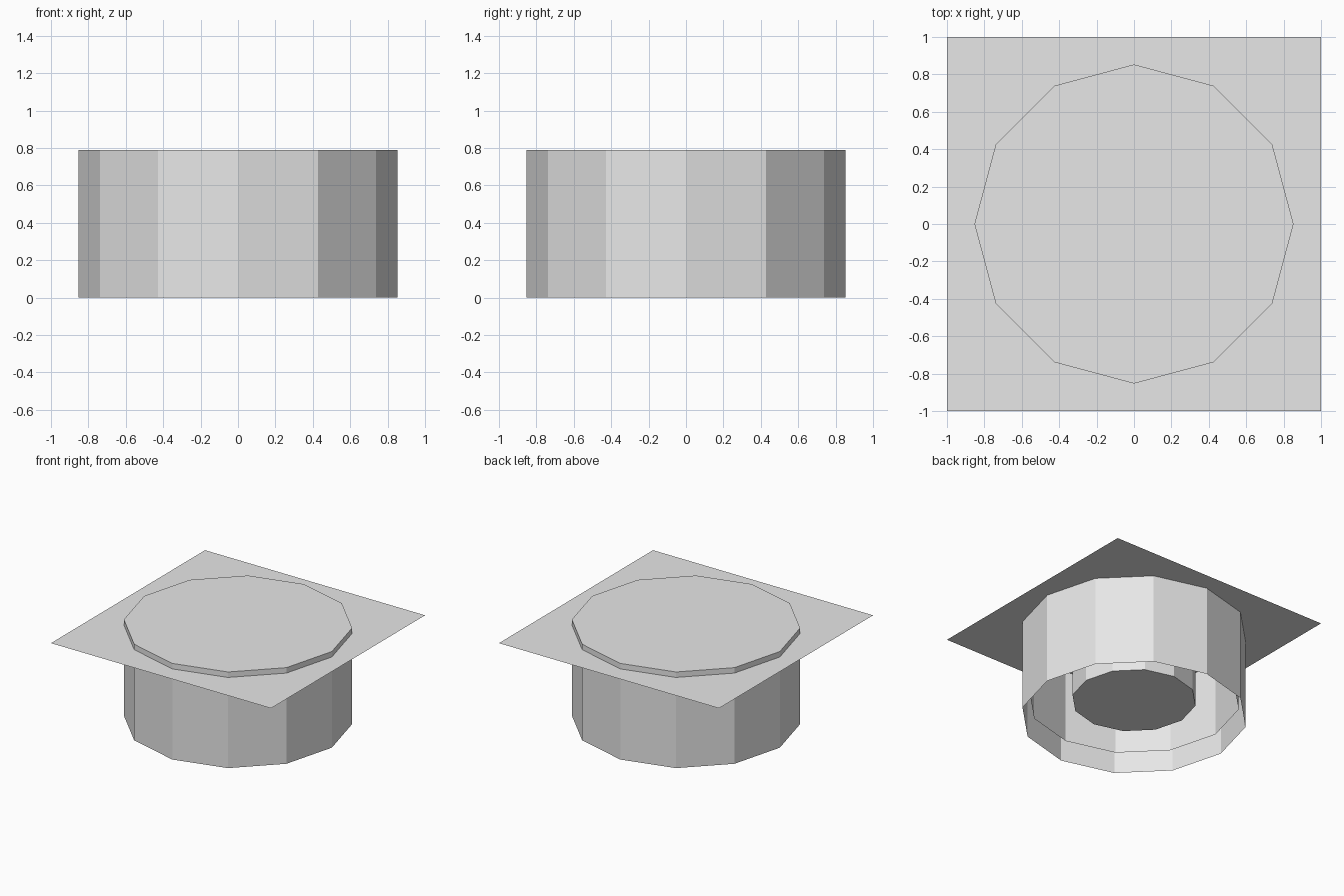
import bpy
import bmesh
import math

if "Cube" in bpy.data.objects:
    bpy.data.objects.remove(bpy.data.objects["Cube"])

SIDES = 12
BRIM_Z = 0.745

grey = bpy.data.materials.new("light grey")
grey.diffuse_color = (0.8, 0.8, 0.8, 1)
grey.use_nodes = True
grey.node_tree.nodes["Principled BSDF"].inputs["Base Color"].default_value = grey.diffuse_color


def add_object(name, bm):
    bmesh.ops.recalc_face_normals(bm, faces=bm.faces)
    mesh = bpy.data.meshes.new(name)
    bm.to_mesh(mesh)
    bm.free()
    mesh.materials.append(grey)
    bpy.context.collection.objects.link(bpy.data.objects.new(name, mesh))


def drum(name, radius, bottom, top, cap_bottom=False, cap_top=False):
    """Twelve-sided flat-faced drum with corners on the x and y axes."""
    bm = bmesh.new()
    low, high = [[bm.verts.new((radius * math.cos(2 * math.pi * i / SIDES),
                                radius * math.sin(2 * math.pi * i / SIDES), z))
                  for i in range(SIDES)] for z in (bottom, top)]
    for i in range(SIDES):
        j = (i + 1) % SIDES
        bm.faces.new((low[i], low[j], high[j], high[i]))
    if cap_bottom:
        bm.faces.new(low[::-1])
    if cap_top:
        bm.faces.new(high)
    add_object(name, bm)


# Outer wall, open underneath
drum("outer_shell", 0.853, 0, 0.79, cap_top=True)
# Thin lining that starts above the lower rim
drum("inner_lining", 0.80, 0.147, BRIM_Z)
# Central plug hanging from the ceiling
drum("central_plug", 0.47, 0.147, BRIM_Z, cap_bottom=True)

# Paper-thin square sheet through the shell, which also forms the ceiling
bm = bmesh.new()
bmesh.ops.create_grid(bm, x_segments=1, y_segments=1, size=1)
bmesh.ops.translate(bm, verts=bm.verts, vec=(0, 0, BRIM_Z))
add_object("square_sheet", bm)
